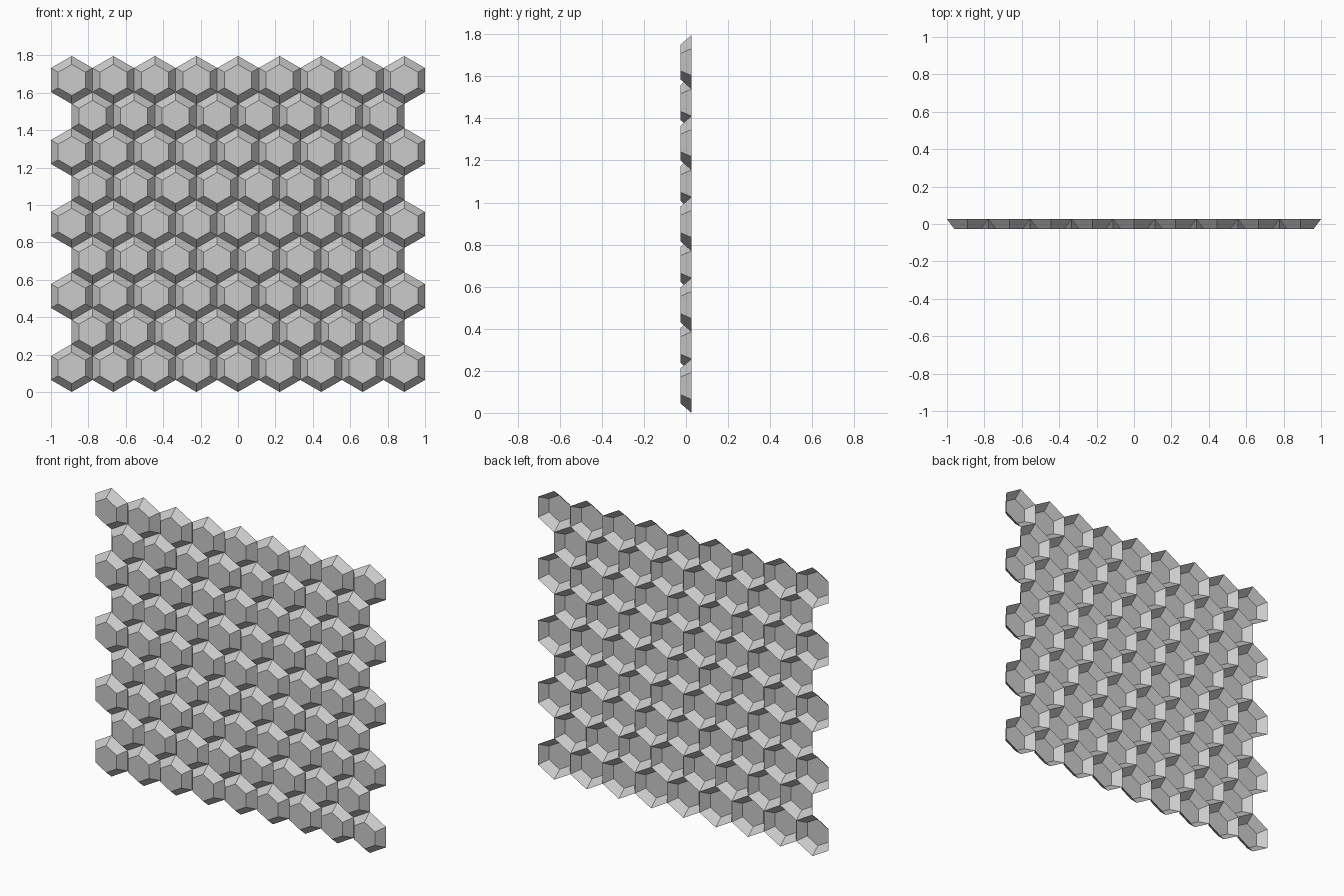
import bpy, bmesh
from math import sin, cos, radians, sqrt

cube = bpy.data.objects.get("Cube")
if cube:
    bpy.data.objects.remove(cube, do_unlink=True)

# Honeycomb layout
COLUMNS, ROWS = 9, 9
PITCH = 2 / COLUMNS              # flat-to-flat width of a cell
OUTER = PITCH / sqrt(3)          # rim radius
INNER = 0.65 * OUTER             # raised face radius
HALF_DEPTH = 0.026

# Single plain material
grey = bpy.data.materials.new("light_grey")
grey.use_nodes = True
colour = (0.6, 0.6, 0.6, 1)
grey.diffuse_color = colour
grey.node_tree.nodes["Principled BSDF"].inputs["Base Color"].default_value = colour


def hex_ring(bm, x, y, z, radius):
    angles = [radians(30 + 60 * i) for i in range(6)]
    return [bm.verts.new((x + radius * cos(a), y, z + radius * sin(a))) for a in angles]


def add_cell(bm, x, z):
    """Open-backed hexagonal stud with sloping walls and a flat front."""
    rim = hex_ring(bm, x, HALF_DEPTH, z, OUTER)
    face = hex_ring(bm, x, -HALF_DEPTH, z, INNER)
    bm.faces.new(face)
    for i in range(6):
        j = (i + 1) % 6
        bm.faces.new((rim[i], rim[j], face[j], face[i]))


# Alternate full rows with rows one cell shorter
bm = bmesh.new()
for row in range(ROWS):
    count = COLUMNS - row % 2
    for col in range(count):
        add_cell(bm, (col - (count - 1) / 2) * PITCH, OUTER * (1 + 1.5 * row))

# Join neighbouring cells along their rims
bmesh.ops.remove_doubles(bm, verts=bm.verts, dist=0.001)

mesh = bpy.data.meshes.new("honeycomb_panel")
bm.to_mesh(mesh)
bm.free()
mesh.materials.append(grey)
panel = bpy.data.objects.new("honeycomb_panel", mesh)
bpy.context.collection.objects.link(panel)
